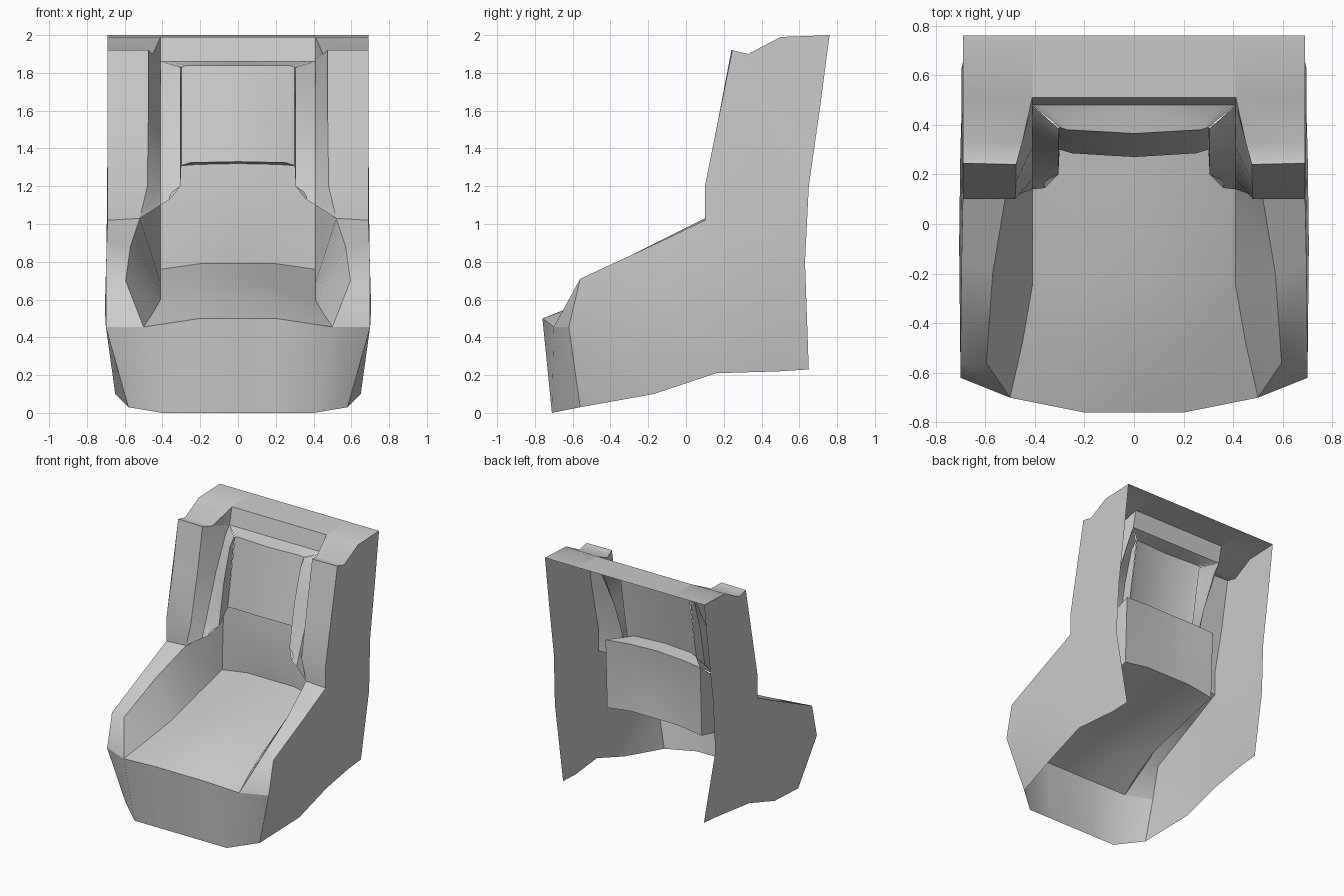
import bpy, bmesh, math
from mathutils import Vector

if "Cube" in bpy.data.objects:
    bpy.data.objects.remove(bpy.data.objects["Cube"])


def loft(name, rows, toward):
    """Skin equal-length rows of points (right half), face them along 'toward', mirror in x."""
    bm = bmesh.new()
    grid = [[bm.verts.new(p) for p in row] for row in rows]
    for a, b in zip(grid, grid[1:]):
        for i in range(len(a) - 1):
            bm.faces.new((a[i], a[i + 1], b[i + 1], b[i]))
    bmesh.ops.remove_doubles(bm, verts=bm.verts[:], dist=0.0005)
    bm.normal_update()
    way = Vector(toward)
    if sum(f.normal.dot(way) * f.calc_area() for f in bm.faces) < 0:
        bmesh.ops.reverse_faces(bm, faces=bm.faces[:])
    mesh = bpy.data.meshes.new(name)
    bm.to_mesh(mesh)
    bm.free()
    obj = bpy.data.objects.new(name, mesh)
    bpy.context.collection.objects.link(obj)
    mod = obj.modifiers.new("mirror", 'MIRROR')
    mod.use_axis[0] = True
    bpy.ops.object.select_all(action='DESELECT')
    obj.select_set(True)
    bpy.context.view_layer.objects.active = obj
    bpy.ops.object.modifier_apply(modifier="mirror")
    bpy.ops.object.shade_smooth_by_angle(angle=math.radians(55))
    return obj


# Shared edges
front_top = [(0, -.76, .50), (.20, -.76, .50), (.50, -.70, .455), (.70, -.62, .455)]
seat_back = [(0, .395, .79), (.20, .395, .79), (.41, .39, .76)]
seat_edge = [(.50, -.70, .455), (.45, -.48, .53), (.41, -.25, .60), (.41, .10, .69), (.41, .39, .76)]
arm_in = [(.50, -.70, .455), (.595, -.56, .70), (.57, -.20, .88), (.52, .10, 1.03)]
arm_out = [(.70, -.62, .455), (.70, -.56, .71), (.695, -.15, .90), (.69, .10, 1.02)]
wing_out = [(.69, .10, 1.02), (.69, .10, 1.20), (.69, .18, 1.55), (.69, .245, 1.92)]
wing_in = [(.52, .10, 1.03), (.48, .10, 1.20), (.475, .17, 1.55), (.475, .24, 1.92)]
bolster_out = [(.41, .14, 1.10), (.41, .18, 1.20), (.41, .31, 1.55), (.41, .43, 1.80), (.41, .48, 1.86)]
top_out = [(.69, .245, 1.92), (.69, .33, 1.90), (.69, .50, 1.99), (.69, .76, 2.0)]
top_in = [(.475, .24, 1.92), (.45, .33, 1.90), (.41, .51, 1.99), (.41, .76, 2.0)]
cushion_top = [(0, .365, 1.84), (.27, .38, 1.84), (.30, .39, 1.83)]
cushion_low = [(0, .27, 1.33), (.25, .285, 1.325), (.30, .30, 1.31)]
back_top = [(0, .39, 1.32), (.22, .40, 1.315), (.41, .41, 1.30)]

# Front panel below the seat
loft("front_panel", [front_top,
     [(0, -.71, 0), (.20, -.71, 0), (.40, -.71, 0), (.58, -.56, .03)]], (0, -1, 0))

# Seat surface
loft("seat", [front_top[:3],
     [(0, -.48, .61), (.20, -.48, .605), seat_edge[1]],
     [(0, -.25, .67), (.20, -.25, .665), seat_edge[2]],
     [(0, .10, .74), (.20, .10, .735), seat_edge[3]],
     seat_back], (0, 0, 1))

# Armrests: sloping top and inner wall
loft("arm_top", [arm_in, arm_out], (0, -.3, 1))
loft("arm_inner_wall", [arm_in + [back_top[2]], seat_edge], (-1, 0, .3))

# Outer side panels: front edge, belly line, bottom and back edge tucked in
side_front = arm_out[:3] + [(.6925, -.025, .96), arm_out[3],
                            wing_out[1], wing_out[3]] + top_out[1:3]
side_mid = [(.64, -.59, .24), (.70, -.45, .46), (.705, -.08, .55), (.70, .30, .60),
            (.695, .45, .70), (.695, .40, .98), (.69, .45, 1.55), (.69, .50, 1.77), (.69, .63, 1.995)]
side_back = [(.58, -.56, .03), (.65, -.17, .10), (.66, .16, .21), (.615, .49, .22), (.61, .65, .23),
             (.695, .63, .80), (.69, .65, 1.20), (.69, .71, 1.62), (.69, .76, 2.0)]
loft("side_panel", [side_front, side_mid, side_back], (1, 0, 0))

# Wings beside the backrest
loft("wing", [wing_out, wing_in], (0, -1, 0))
loft("wing_inner", [wing_in, bolster_out[:3] + bolster_out[4:]], (-1, -.3, 0))
loft("wing_inner_top", [top_in[:3], [bolster_out[4]] * 3], (-1, 0, 0))
loft("wing_top", [top_out, top_in], (0, 0, 1))

# Top board with the lip over the backrest
loft("top_board", [[(0, .76, 2.0), (.41, .76, 2.0)],
                   [(0, .51, 1.99), (.41, .51, 1.99)]], (0, 0, 1))
loft("top_lip", [[(0, .51, 1.99), (.41, .51, 1.99)],
                 [(0, .48, 1.86), (.41, .48, 1.86)]], (0, -1, 0))
loft("top_ledge", [[(0, .48, 1.86), (.37, .48, 1.86), (.41, .48, 1.86)],
                   cushion_top], (0, -.5, 1))

# Side bolsters
loft("bolster", [bolster_out,
     [(.36, .145, 1.13), (.305, .20, 1.20), (.305, .26, 1.52), (.305, .335, 1.77), (.305, .385, 1.83)],
     [back_top[2], cushion_low[2], (.30, .335, 1.52), (.30, .375, 1.77), cushion_top[2]]],
     (-1, -1, 0))
loft("bolster_corner", [[wing_in[0], bolster_out[0]],
                        [back_top[2], back_top[2]]], (0, -.5, -1))

# Headrest cushion overhanging the lower back
loft("headrest_cushion", [cushion_top, cushion_low], (0, -1, 0))
loft("headrest_underside", [cushion_low, back_top], (0, 0, -1))

# Lower back, gently bulged forward
loft("lower_back", [back_top,
     [(0, .365, 1.05), (.20, .375, 1.05), (.41, .40, 1.04)],
     seat_back], (0, -1, 0))
